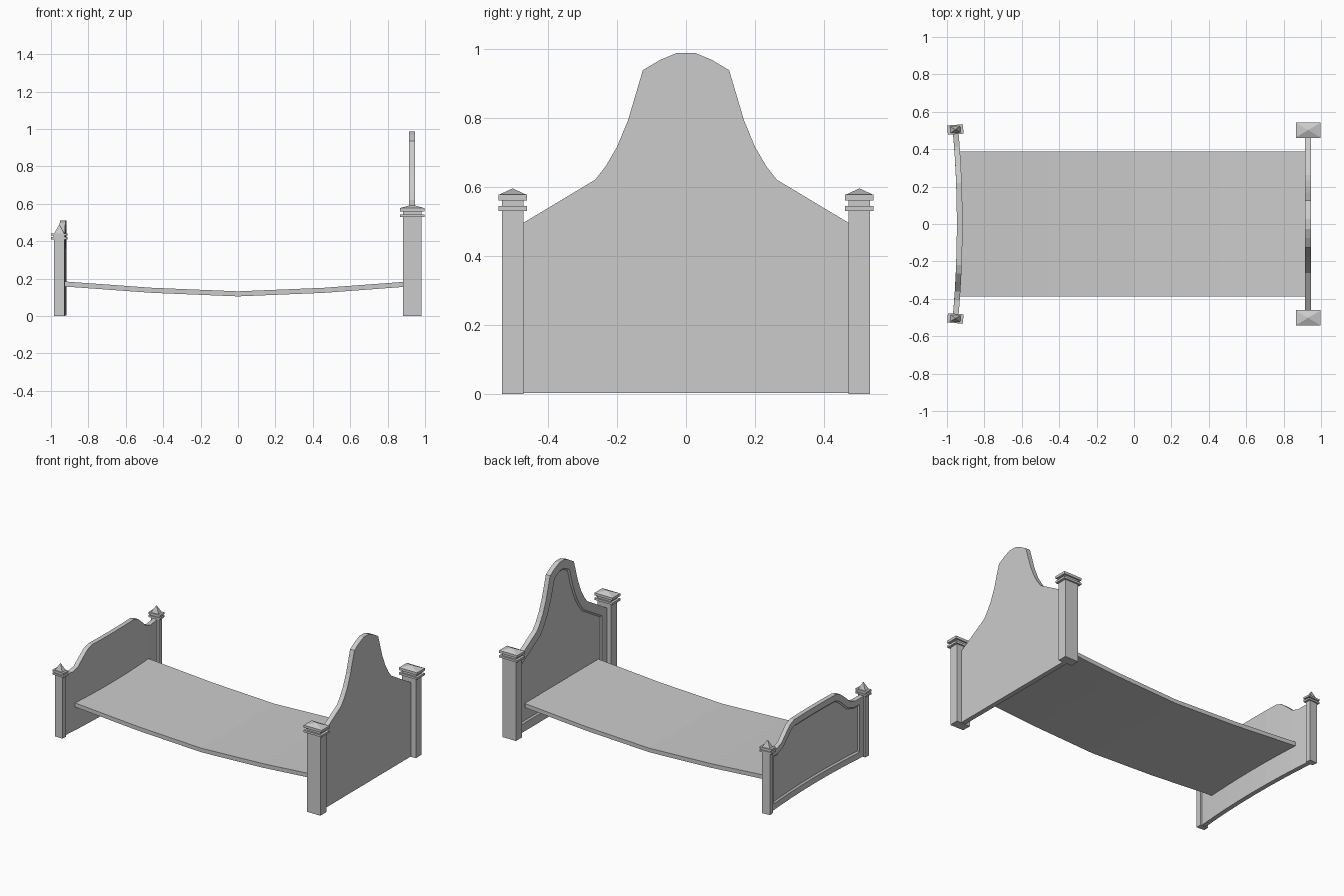
import bpy, bmesh
from mathutils import Matrix, Vector

if "Cube" in bpy.data.objects:
    bpy.data.objects.remove(bpy.data.objects["Cube"])


def finish(bm, name):
    bmesh.ops.recalc_face_normals(bm, faces=bm.faces[:])
    mesh = bpy.data.meshes.new(name)
    bm.to_mesh(mesh)
    bm.free()
    ob = bpy.data.objects.new(name, mesh)
    bpy.context.collection.objects.link(ob)
    return ob


def panel_board(name, half, x0, x1, border, bow=None):
    """Upright board from a half outline (y, z), with a sunk panel on its -x face."""
    outline = [(-y, z) for y, z in half] + [(y, z) for y, z in reversed(half)]
    bm = bmesh.new()
    back = bm.faces.new([bm.verts.new((x1, y, z)) for y, z in outline])
    ext = bmesh.ops.extrude_face_region(bm, geom=[back], use_keep_orig=True)
    bmesh.ops.translate(bm, vec=(x0 - x1, 0, 0),
                        verts=[g for g in ext["geom"] if isinstance(g, bmesh.types.BMVert)])
    bmesh.ops.recalc_face_normals(bm, faces=bm.faces[:])
    bm.normal_update()
    face = min(bm.faces, key=lambda f: f.normal.x)
    bmesh.ops.inset_region(bm, faces=[face], thickness=border, use_even_offset=True)
    bmesh.ops.inset_region(bm, faces=[face], thickness=0.01, depth=-0.009,
                           use_even_offset=True)
    if bow:
        # slice into strips, then bend in plan
        for y in (-0.36, -0.24, -0.12, 0, 0.12, 0.24, 0.36):
            bmesh.ops.bisect_plane(bm, geom=bm.verts[:] + bm.edges[:] + bm.faces[:],
                                   plane_co=(0, y, 0), plane_no=(0, 1, 0))
        for v in bm.verts:
            v.co.x -= bow * (v.co.y / 0.49) ** 2
    return finish(bm, name)


def post(name, cx, cy, levels, tip, turn=0):
    """Stack of rectangular sections (half x, half y, z) closed by a pyramid."""
    bm = bmesh.new()
    rot = Matrix.Rotation(turn, 3, 'Z')
    rings = []
    for hx, hy, z in levels:
        rings.append([bm.verts.new(Vector((cx, cy, 0)) + rot @ Vector((sx * hx, sy * hy, z)))
                      for sx, sy in ((-1, -1), (1, -1), (1, 1), (-1, 1))])
    bm.faces.new(rings[0])
    apex = bm.verts.new((cx, cy, tip))
    for i in range(4):
        j = (i + 1) % 4
        for a, b in zip(rings, rings[1:]):
            bm.faces.new((a[i], a[j], b[j], b[i]))
        bm.faces.new((rings[-1][i], rings[-1][j], apex))
    return finish(bm, name)


# Headboard
panel_board("headboard",
            [(0.475, 0.003), (0.475, 0.493), (0.263, 0.62), (0.232, 0.66), (0.2, 0.715),
             (0.168, 0.792), (0.125, 0.937), (0.075, 0.967), (0.027, 0.987)],
            0.914, 0.946, 0.055)

# Footboard, bowed towards the middle of the bed
panel_board("footboard",
            [(0.49, 0.003), (0.49, 0.405), (0.41, 0.40), (0.36, 0.415), (0.31, 0.46),
             (0.265, 0.497), (0.22, 0.512)],
            -0.947, -0.917, 0.04, bow=0.021)

# Posts with tiered caps
head = [(0.05, 0.031, 0), (0.05, 0.031, 0.53), (0.066, 0.041, 0.53), (0.066, 0.041, 0.544),
        (0.05, 0.031, 0.544), (0.05, 0.031, 0.56), (0.066, 0.041, 0.56),
        (0.066, 0.041, 0.577), (0.062, 0.037, 0.578)]
foot = [(0.028, 0.018, 0), (0.028, 0.018, 0.41), (0.042, 0.025, 0.41), (0.042, 0.025, 0.422),
        (0.03, 0.019, 0.422), (0.03, 0.019, 0.43), (0.042, 0.025, 0.43),
        (0.042, 0.025, 0.442), (0.027, 0.018, 0.442)]
for side, s in (("front", -1), ("back", 1)):
    post("head_post_" + side, 0.931, s * 0.502, head, 0.595)
    post("foot_post_" + side, -0.955, s * 0.505, foot, 0.49, turn=s * 0.07)

# Sagging bed base
bm = bmesh.new()
rings = []
for x, z in ((-0.932, 0.185), (-0.46, 0.151), (0, 0.132), (0.46, 0.151), (0.918, 0.185)):
    rings.append([bm.verts.new((x, y, z - d)) for y, d in
                  ((-0.387, 0), (0.387, 0), (0.387, 0.027), (-0.387, 0.027))])
for a, b in zip(rings, rings[1:]):
    for i in range(4):
        bm.faces.new((a[i], a[(i + 1) % 4], b[(i + 1) % 4], b[i]))
bm.faces.new(rings[0])
bm.faces.new(rings[-1])
finish(bm, "bed_base")
